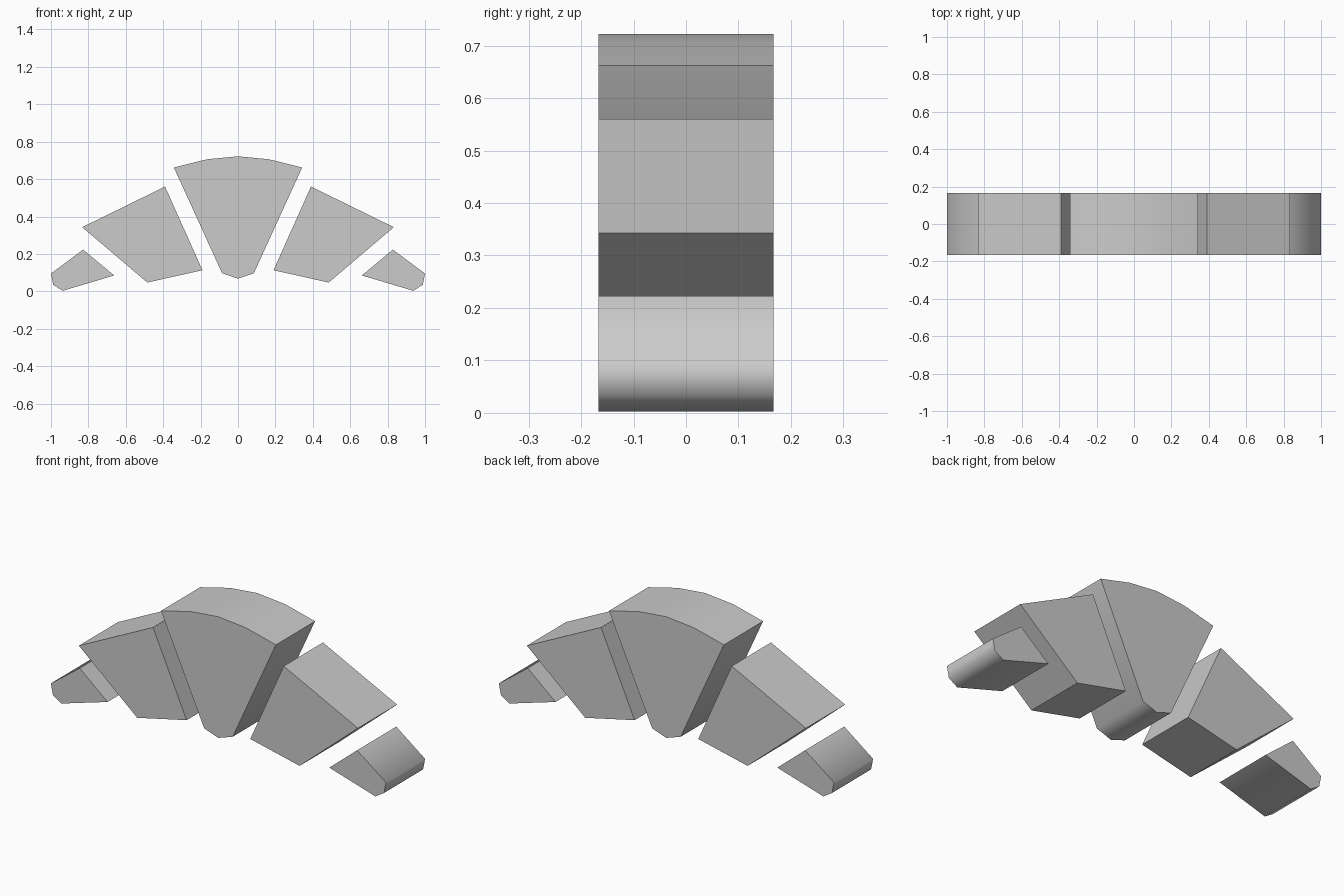
import bpy
import bmesh
import math

cube = bpy.data.objects.get("Cube")
if cube:
    bpy.data.objects.remove(cube, do_unlink=True)

HALF_DEPTH = 0.167

grey = bpy.data.materials.new("light_grey")
grey.use_nodes = True
colour = (0.6, 0.6, 0.6, 1)
grey.diffuse_color = colour
grey.node_tree.nodes["Principled BSDF"].inputs["Base Color"].default_value = colour


def wedge(name, profile, side=1, smooth_angle=None):
    """Extrude an x-z profile through the depth; side=-1 mirrors it."""
    bm = bmesh.new()
    outline = [bm.verts.new((side * x, -HALF_DEPTH, z)) for x, z in profile]
    front = bm.faces.new(outline)
    extruded = bmesh.ops.extrude_face_region(bm, geom=[front], use_keep_orig=True)
    back = [v for v in extruded["geom"] if isinstance(v, bmesh.types.BMVert)]
    bmesh.ops.translate(bm, vec=(0, 2 * HALF_DEPTH, 0), verts=back)
    bmesh.ops.recalc_face_normals(bm, faces=bm.faces)
    mesh = bpy.data.meshes.new(name)
    bm.to_mesh(mesh)
    bm.free()
    mesh.materials.append(grey)
    obj = bpy.data.objects.new(name, mesh)
    bpy.context.collection.objects.link(obj)
    if smooth_angle:
        bpy.ops.object.select_all(action="DESELECT")
        obj.select_set(True)
        bpy.context.view_layer.objects.active = obj
        bpy.ops.object.shade_smooth_by_angle(angle=math.radians(smooth_angle))
    return obj


# Central keystone with arched top and blunt rounded foot
half = [(0.085, 0.097), (0.343, 0.662), (0.165, 0.706)]
keystone = [(0, 0.068)] + half + [(0, 0.722)] + [(-x, z) for x, z in reversed(half)]
wedge("central_wedge", keystone, smooth_angle=60)

# Flat-sided wedges and rounded end pieces on both sides
middle = [(0.19, 0.113), (0.485, 0.047), (0.833, 0.343), (0.39, 0.56)]
end = [(0.662, 0.085), (0.937, 0.003), (0.988, 0.035), (1.0, 0.095), (0.828, 0.223)]
for label, side in (("left", 1), ("right", -1)):
    wedge(label + "_middle_wedge", middle, side)
    wedge(label + "_end_wedge", end, side, smooth_angle=70)
